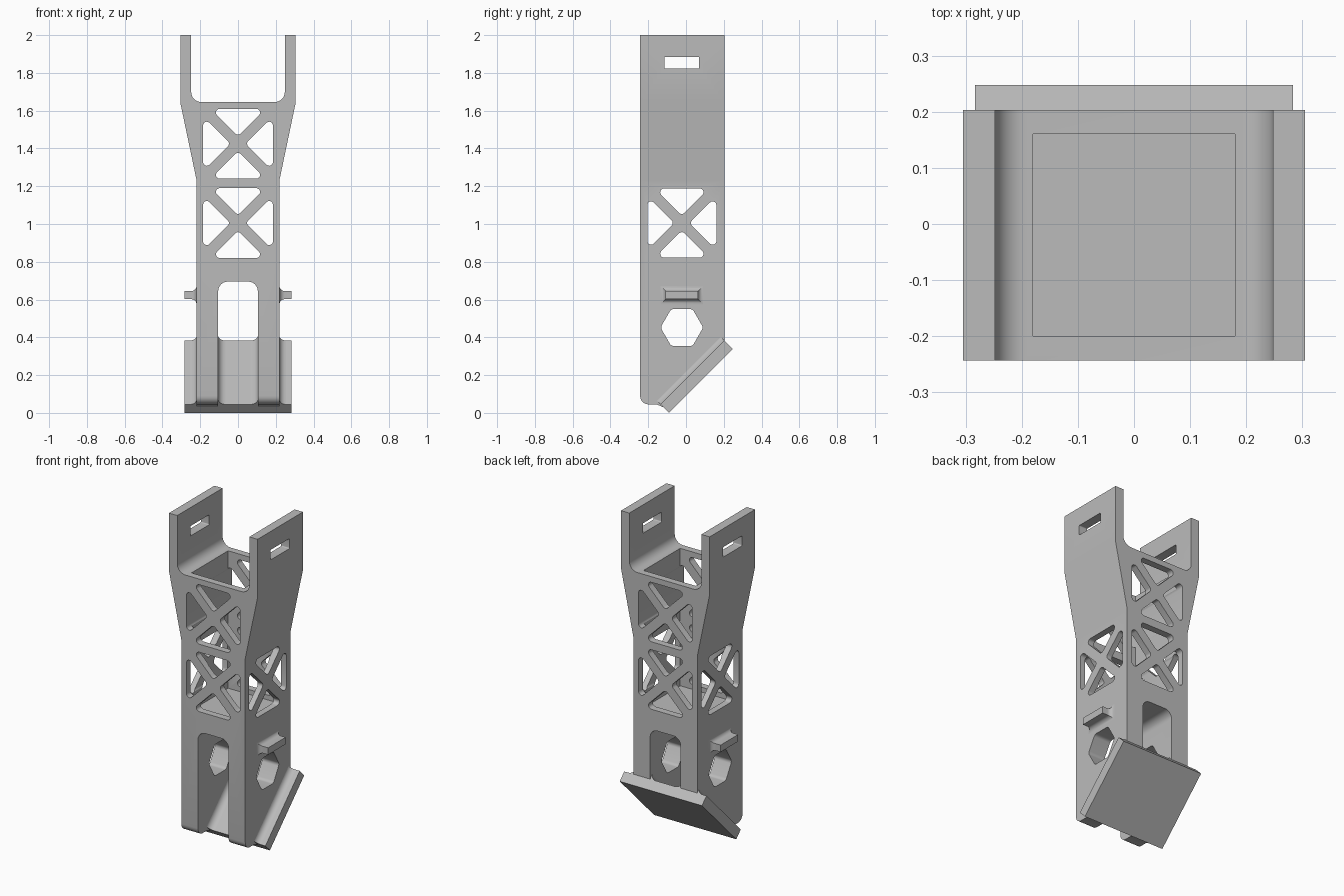
import bpy, bmesh, math
from mathutils import Vector

if "Cube" in bpy.data.objects:
    bpy.data.objects.remove(bpy.data.objects["Cube"])

GREY = (0.5, 0.5, 0.5, 1)
grey = bpy.data.materials.new("light_grey")
grey.diffuse_color = GREY
grey.use_nodes = True
grey.node_tree.nodes["Principled BSDF"].inputs["Base Color"].default_value = GREY

AXES = {"x": lambda a, b, d: (d, a, b),
        "y": lambda a, b, d: (a, d, b),
        "z": lambda a, b, d: (a, b, d)}


def rings_object(name, rings):
    """Closed skin over a list of equal-length point rings."""
    bm = bmesh.new()
    loops = [[bm.verts.new(p) for p in ring] for ring in rings]
    n = len(loops[0])
    for lo, hi in zip(loops, loops[1:]):
        for i in range(n):
            j = (i + 1) % n
            bm.faces.new((lo[i], lo[j], hi[j], hi[i]))
    bm.faces.new(loops[0])
    bm.faces.new(loops[-1])
    bmesh.ops.recalc_face_normals(bm, faces=bm.faces)
    mesh = bpy.data.meshes.new(name)
    bm.to_mesh(mesh)
    bm.free()
    mesh.materials.append(grey)
    obj = bpy.data.objects.new(name, mesh)
    bpy.context.collection.objects.link(obj)
    return obj


def prism(name, pts, axis, lo, hi):
    return rings_object(name, [[AXES[axis](a, b, d) for a, b in pts] for d in (lo, hi)])


def rounded(corners, steps=6):
    """Polygon from (a, b, radius) corners, each rounded by its radius."""
    out = []
    n = len(corners)
    for i, (a, b, r) in enumerate(corners):
        p = Vector((a, b))
        if r == 0:
            out.append((a, b))
            continue
        u = (Vector(corners[i - 1][:2]) - p).normalized()
        v = (Vector(corners[(i + 1) % n][:2]) - p).normalized()
        half = u.angle(v) / 2
        centre = p + (u + v).normalized() * r / math.sin(half)
        start = p + u * r / math.tan(half) - centre
        end = p + v * r / math.tan(half) - centre
        sweep = start.angle_signed(end)
        for k in range(steps + 1):
            t = sweep * k / steps
            c, s = math.cos(t), -math.sin(t)
            out.append((centre.x + start.x * c - start.y * s,
                        centre.y + start.x * s + start.y * c))
    return out


def rect(a0, a1, b0, b1, r=0):
    return rounded([(a0, b0, r), (a1, b0, r), (a1, b1, r), (a0, b1, r)])


def carve(obj, tool, operation="DIFFERENCE"):
    mod = obj.modifiers.new("carve", "BOOLEAN")
    mod.operation, mod.solver, mod.object = operation, "EXACT", tool
    bpy.context.view_layer.objects.active = obj
    bpy.ops.object.modifier_apply(modifier=mod.name)
    bpy.data.objects.remove(tool)


def carve_truss(obj, axis, ca, cb, half):
    """Four rounded triangles that leave a crossed brace."""
    gap, r = 0.04, 0.02
    tri = rounded([(0, gap, r), (half - gap, half, r), (gap - half, half, r)])
    for q in range(4):
        c, s = (1, 0, -1, 0)[q], (0, 1, 0, -1)[q]
        pts = [(ca + a * c - b * s, cb + a * s + b * c) for a, b in tri]
        carve(obj, prism("truss_cutter", pts, axis, -0.5, 0.5))


FRONT, BACK, MID = -0.243, 0.203, -0.022

# Main body: forked front outline, trimmed by the side outline
right_half = [(0.22, 0, 0), (0.22, 1.235, 0), (0.305, 1.64, 0), (0.305, 2, 0),
              (0.248, 2, 0), (0.248, 1.645, 0.055)]
left_half = [(-a, b, r) for a, b, r in reversed(right_half)]
body = prism("body", rounded(right_half + left_half, 8), "y", FRONT, BACK)
side = rounded([(FRONT, 2.1, 0), (FRONT, 0.045, 0.045), (-0.155, 0.045, 0),
                (-0.12, 0.03, 0), (0.217, 0.367, 0), (BACK, 0.405, 0), (BACK, 2.1, 0)])
# widen the outline slightly where it meets existing faces
side = [(FRONT - 0.01 if abs(a - FRONT) < 1e-4 and b > 2 else a, b) for a, b in side]
carve(body, prism("side_trim", side, "x", -0.5, 0.5), "INTERSECT")

# Hollow upper shaft and open slot between the legs
carve(body, prism("shaft_cutter", rect(-0.18, 0.18, -0.2, 0.16), "z", 0.79, 1.8))
carve(body, prism("leg_slot_cutter", rounded([(-0.105, -0.1, 0), (0.105, -0.1, 0),
      (0.105, 0.695, 0.05), (-0.105, 0.695, 0.05)]), "y", -0.5, 0.5))

# Crossed braces
for z in (1.005, 1.425):
    carve_truss(body, "y", 0, z, 0.185)
carve_truss(body, "x", MID, 1.005, 0.183)

# Hexagonal holes and strap slots through the sides
hexagon = [(MID + 0.113 * math.cos(k * math.pi / 3),
            0.452 + 0.113 * math.sin(k * math.pi / 3), 0.025) for k in range(6)]
carve(body, prism("hex_cutter", rounded(hexagon), "x", -0.5, 0.5))
carve(body, prism("strap_cutter", rect(-0.115, 0.07, 1.823, 1.885, 0.006), "x", -0.5, 0.5))

parts = [body]

# Sloped mounting plate, with fillets running along both sides of each leg
LENGTH = 0.478
sloped = [prism("mounting_plate", rect(-0.283, 0.283, -0.063, 0), "y", 0, LENGTH)]
for sx, side_name in ((1, "left"), (-1, "right")):
    for wall, out, r, where in ((0.219, 1, 0.035, "outer"), (0.106, -1, 0.04, "inner")):
        arc = [k * math.pi / 12 for k in range(7)]
        pts = [(wall, -0.01)] + [(wall + out * r * (1 - math.sin(t)), r * (1 - math.cos(t)))
                                 for t in arc]
        pts = [(sx * a, b) for a, b in pts]
        sloped.append(prism(f"{side_name}_{where}_fillet", pts, "y", 0, LENGTH))
for obj in sloped:
    obj.location = (0, -0.135, 0.045)
    obj.rotation_euler.x = math.pi / 4
parts += sloped

# Side lugs with flared roots
for sx, side_name in ((1, "left"), (-1, "right")):
    flare = 0.027
    sections = [(0.21, flare)]
    for k in range(7):
        t = k * math.pi / 12
        sections.append((0.22 + flare * (1 - math.cos(t)), flare * (1 - math.sin(t))))
    sections.append((0.283, 0))
    rings = [[(sx * x, a, b) for a, b in rect(-0.108 - g, 0.064 + g, 0.602 - g, 0.645 + g)]
             for x, g in sections]
    parts.append(rings_object(f"{side_name}_lug", rings))

# Smooth the curved surfaces, keep hard edges
bpy.ops.object.select_all(action="DESELECT")
for obj in parts:
    obj.select_set(True)
bpy.context.view_layer.objects.active = body
bpy.ops.object.shade_smooth_by_angle(angle=math.radians(30))
